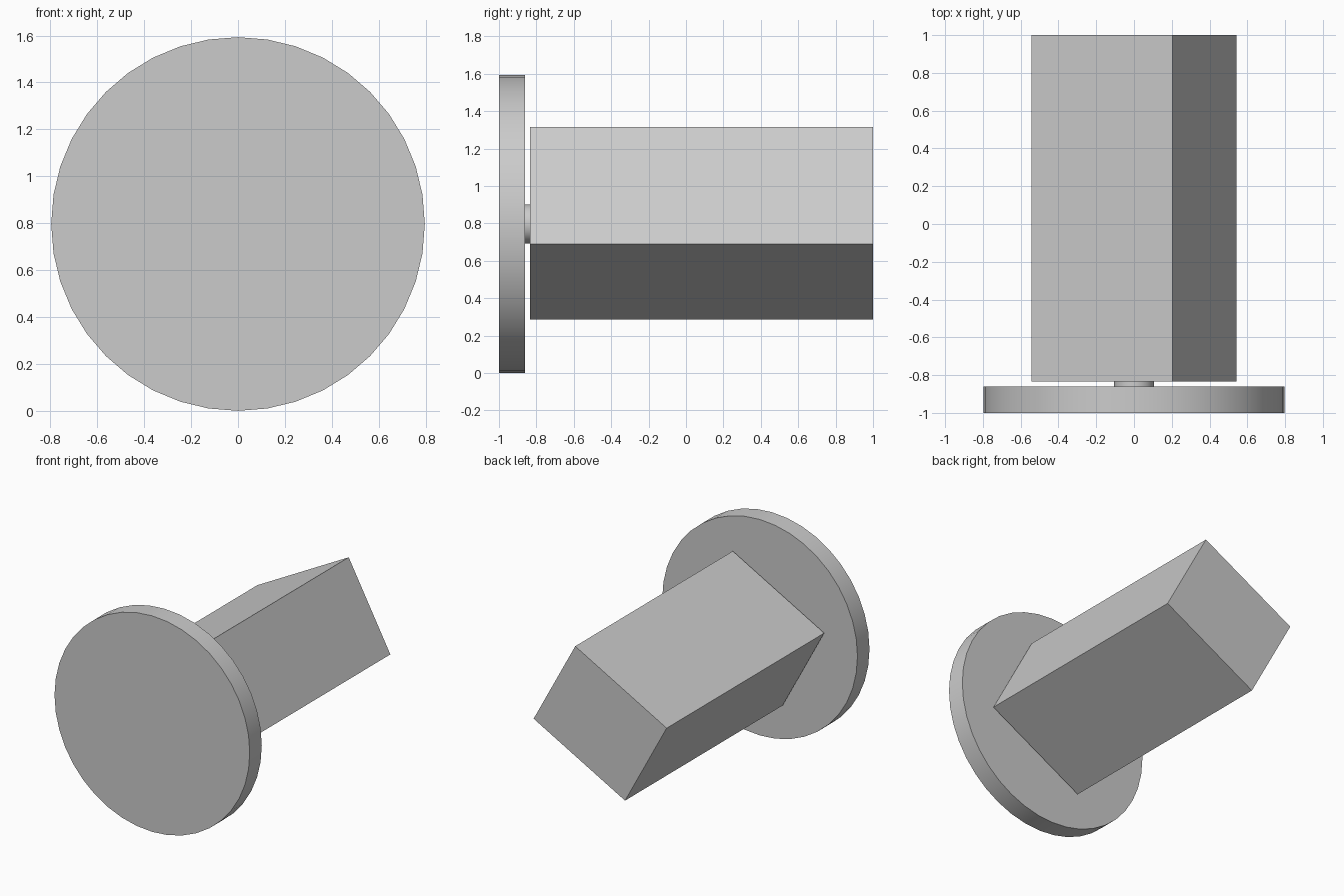
import bpy, math
from mathutils import Matrix

cube = bpy.data.objects.get("Cube")
if cube:
    bpy.data.objects.remove(cube, do_unlink=True)

AXIS_Z = 0.797

grey = bpy.data.materials.new("light grey")
grey.use_nodes = True
colour = (0.6, 0.6, 0.6, 1)
grey.diffuse_color = colour
grey.node_tree.nodes["Principled BSDF"].inputs["Base Color"].default_value = colour


def finish(name):
    obj = bpy.context.object
    obj.name = name
    obj.data.materials.append(grey)
    return obj


def disc(name, radius, y0, y1, sides):
    """Smooth cylinder lying along y."""
    bpy.ops.mesh.primitive_cylinder_add(
        vertices=sides, radius=radius, depth=y1 - y0,
        location=(0, (y0 + y1) / 2, AXIS_Z), rotation=(math.pi / 2, 0, 0))
    bpy.ops.object.shade_smooth_by_angle(angle=math.radians(30))
    return finish(name)


# Round front plate and the short pin behind it
disc("front_plate", 0.796, -1.0, -0.86, 40)
disc("connecting_pin", 0.105, -0.86, -0.835, 40)

# Long rectangular block, twisted about the pin axis
bpy.ops.mesh.primitive_cube_add(size=1, location=(0, 0.0825, 0.8),
                                rotation=(0, math.radians(-28.5), 0))
block = finish("twisted_block")
block.data.transform(Matrix.Diagonal((0.848, 1.835, 0.711, 1)))
